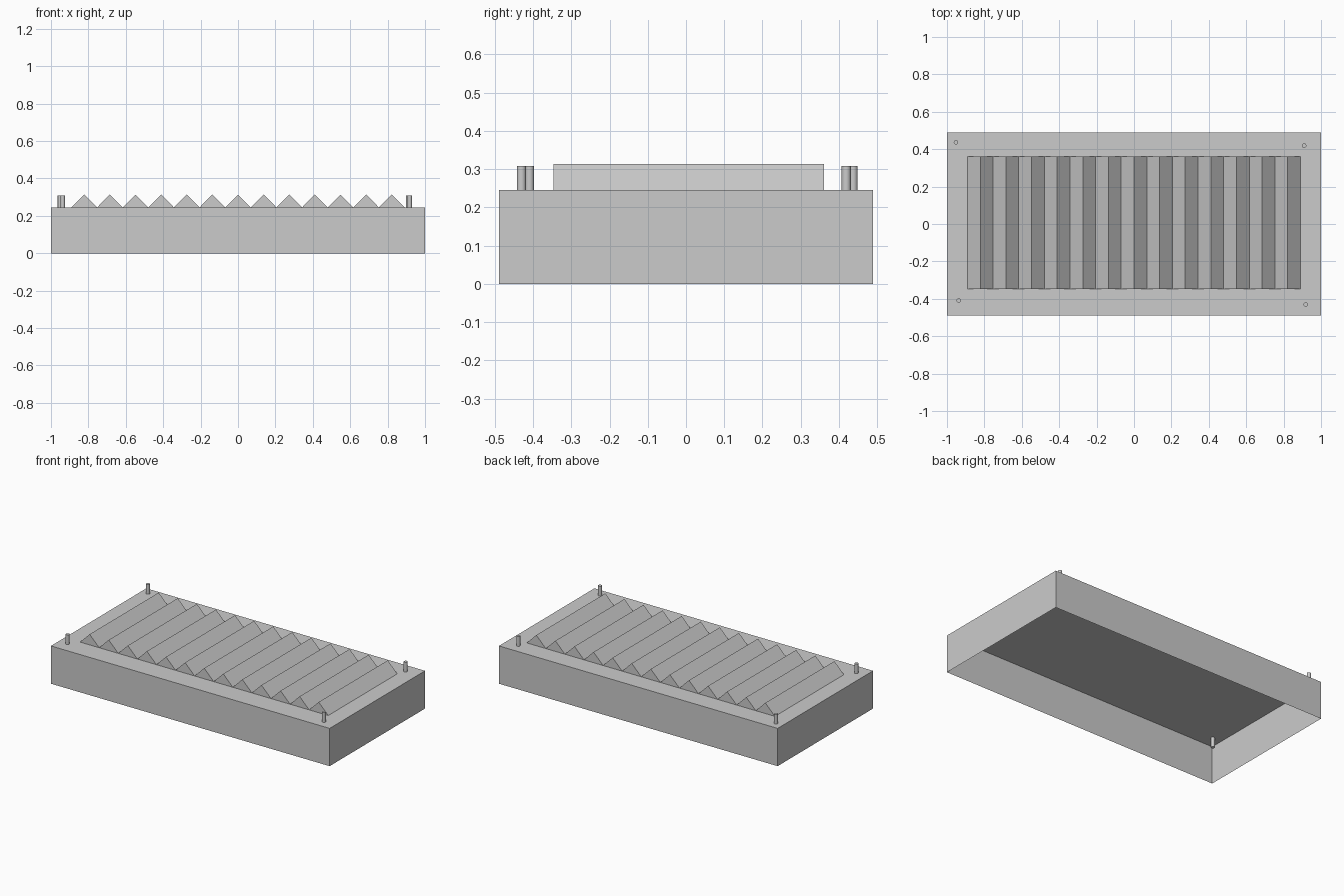
import bpy, bmesh

if "Cube" in bpy.data.objects:
    bpy.data.objects.remove(bpy.data.objects["Cube"])

TOP = 0.245          # height of the tray's upper surface
HALF_Y = 0.489


def add_mesh(name, bm):
    bmesh.ops.recalc_face_normals(bm, faces=bm.faces)
    mesh = bpy.data.meshes.new(name)
    bm.to_mesh(mesh)
    bm.free()
    obj = bpy.data.objects.new(name, mesh)
    bpy.context.collection.objects.link(obj)
    return obj


# Base shell: thin-walled box, open underneath
bm = bmesh.new()
bmesh.ops.create_cube(bm, size=1)
for v in bm.verts:
    v.co = (v.co.x * 2, v.co.y * 2 * HALF_Y, (v.co.z + 0.5) * TOP)
bottom = min(bm.faces, key=lambda f: f.calc_center_median().z)
bmesh.ops.delete(bm, geom=[bottom], context='FACES_ONLY')
side = max(bm.faces, key=lambda f: f.calc_center_median().z)
add_mesh("base_shell", bm)
bpy.data.objects["base_shell"].data.update()

# Corrugated panel: thirteen triangular ridges with closed ends
COUNT, PITCH, RISE = 13, 0.137, 0.069
Y0, Y1 = -0.347, 0.361
bm = bmesh.new()
for i in range(COUNT):
    x = (i - (COUNT - 1) / 2) * PITCH
    profile = [(x - PITCH / 2, TOP), (x, TOP + RISE), (x + PITCH / 2, TOP)]
    front = [bm.verts.new((px, Y0, pz)) for px, pz in profile]
    back = [bm.verts.new((px, Y1, pz)) for px, pz in profile]
    slopes = [bm.faces.new((front[k], front[k + 1], back[k + 1], back[k])) for k in (0, 1)]
    bm.faces.new(front[::-1])
    bm.faces.new(back)
add_mesh("ridged_panel", bm)
# Ridges are open below, so make sure every slope faces up
panel = bpy.data.objects["ridged_panel"].data
if any(p.normal.z < -0.1 for p in panel.polygons):
    panel.flip_normals()

# Corner pins, passing through the top plate
pins = {
    "pin_back_left": (-0.952, 0.437),
    "pin_back_right": (0.91, 0.419),
    "pin_front_left": (-0.937, -0.409),
    "pin_front_right": (0.918, -0.43),
}
for name, (x, y) in pins.items():
    bpy.ops.mesh.primitive_cylinder_add(vertices=16, radius=0.0118, depth=0.126,
                                        location=(x, y, TOP))
    pin = bpy.context.object
    pin.name = name
    bpy.ops.object.shade_smooth_by_angle()
